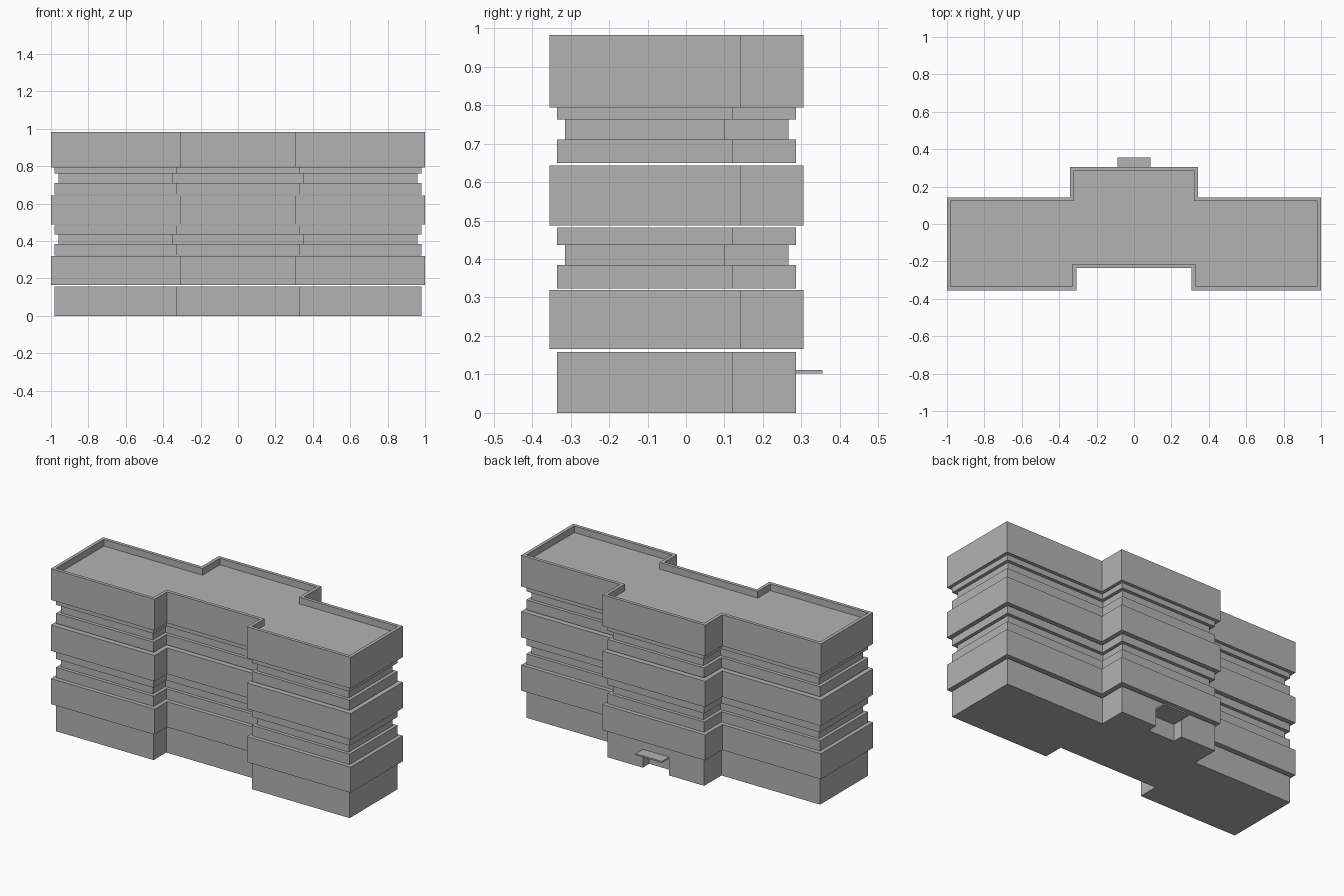
import bpy
import bmesh

cube = bpy.data.objects.get("Cube")
if cube:
    bpy.data.objects.remove(cube, do_unlink=True)

concrete = bpy.data.materials.new("concrete_grey")
concrete.use_nodes = True
GREY = (0.45, 0.45, 0.45, 1)
concrete.diffuse_color = GREY
concrete.node_tree.nodes["Principled BSDF"].inputs["Base Color"].default_value = GREY


def footprint(d):
    """Counter-clockwise plan of the building, moved inwards by d."""
    half = [(0.308 + d, -0.235 + d), (0.308 + d, -0.355 + d), (1 - d, -0.355 + d),
            (1 - d, 0.142 - d), (0.342 - d, 0.142 - d), (0.342 - d, 0.306 - d)]
    return half + [(-x, y) for x, y in reversed(half)]


def add_object(name, bm):
    bmesh.ops.recalc_face_normals(bm, faces=bm.faces)
    mesh = bpy.data.meshes.new(name)
    bm.to_mesh(mesh)
    bm.free()
    mesh.materials.append(concrete)
    obj = bpy.data.objects.new(name, mesh)
    bpy.context.collection.objects.link(obj)
    return obj


def storey(name, rings):
    """Solid through plan rings given as (inset, height), capped at both ends."""
    bm = bmesh.new()
    loops = [[bm.verts.new((x, y, z)) for x, y in footprint(d)] for d, z in rings]
    for low, high in zip(loops, loops[1:]):
        for i in range(len(low)):
            j = (i + 1) % len(low)
            bm.faces.new((low[i], low[j], high[j], high[i]))
    bm.faces.new(list(reversed(loops[0])))
    bm.faces.new(loops[-1])
    return add_object(name, bm)


def box(name, low, high):
    bm = bmesh.new()
    bmesh.ops.create_cube(bm, size=1)
    for v in bm.verts:
        v.co = [a if c < 0 else b for c, a, b in zip(v.co, low, high)]
    return add_object(name, bm)


# Ground floor with an entrance recess at the back
ground = storey("ground_floor", [(0.02, 0), (0.02, 0.158)])
cutter = box("entrance_cutter", (-0.088, 0.225, -0.1), (0.088, 0.5, 0.102))
cutter.hide_render = True
cutter.hide_viewport = True
cut = ground.modifiers.new("entrance", "BOOLEAN")
cut.operation = "DIFFERENCE"
cut.solver = "EXACT"
cut.object = cutter

# Canopy over the entrance
box("entrance_canopy", (-0.088, 0.28, 0.102), (0.088, 0.355, 0.111))

# Projecting wall bands
storey("lower_band", [(0, 0.166), (0, 0.320)])
storey("middle_band", [(0, 0.487), (0, 0.643)])

# Window storeys: sill, recessed window strip and lintel
for name, z0, z1, z2, z3 in (("lower_windows", 0.323, 0.385, 0.436, 0.482),
                             ("upper_windows", 0.650, 0.711, 0.762, 0.794)):
    storey(name, [(0.02, z0), (0.02, z1), (0.04, z1),
                  (0.04, z2), (0.02, z2), (0.02, z3)])

# Top band with parapet around the sunken roof
storey("top_band_and_roof", [(0, 0.794), (0, 0.982), (0.02, 0.982), (0.02, 0.942)])
